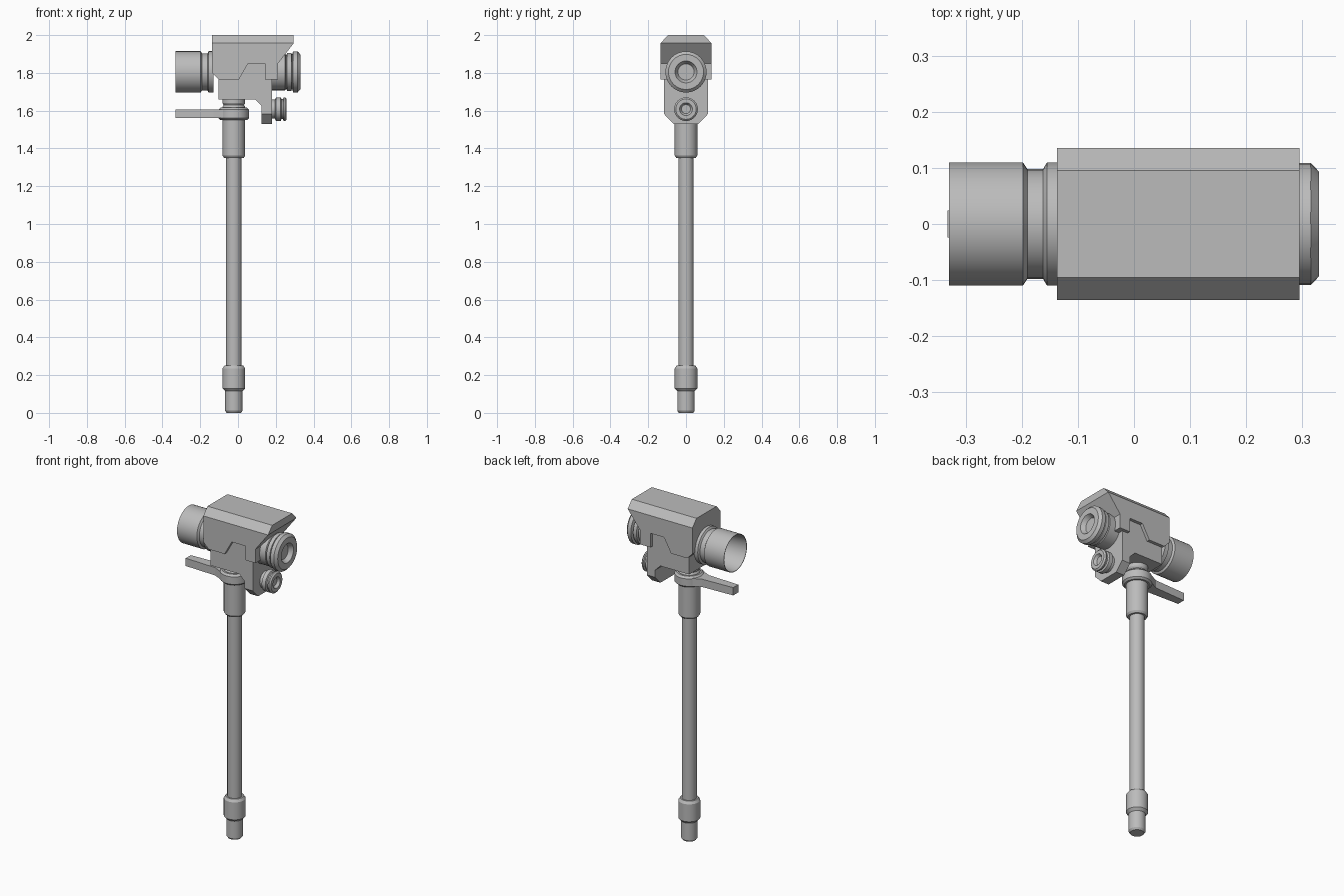
import bpy, bmesh, math
from mathutils import Matrix, Vector

if "Cube" in bpy.data.objects:
    bpy.data.objects.remove(bpy.data.objects["Cube"])

grey = bpy.data.materials.new("mid grey")
grey.use_nodes = True
GREY = (0.5, 0.5, 0.5, 1)
grey.diffuse_color = GREY
grey.node_tree.nodes["Principled BSDF"].inputs["Base Color"].default_value = GREY

POLE_X = -0.022


def finish(name, bm, smooth=False):
    bmesh.ops.remove_doubles(bm, verts=bm.verts, dist=1e-5)
    bmesh.ops.recalc_face_normals(bm, faces=bm.faces)
    mesh = bpy.data.meshes.new(name)
    bm.to_mesh(mesh)
    bm.free()
    mesh.materials.append(grey)
    obj = bpy.data.objects.new(name, mesh)
    bpy.context.collection.objects.link(obj)
    if smooth:
        bpy.ops.object.select_all(action='DESELECT')
        obj.select_set(True)
        bpy.context.view_layer.objects.active = obj
        bpy.ops.object.shade_smooth_by_angle(angle=math.radians(30))
    return obj


def turned(name, profile, origin, axis='Z', steps=32):
    """Revolve (distance, radius) points about an axis through origin."""
    bm = bmesh.new()
    verts = [bm.verts.new((r, 0, d)) for d, r in profile]
    edges = [bm.edges.new(pair) for pair in zip(verts, verts[1:])]
    bmesh.ops.spin(bm, geom=verts + edges, cent=(0, 0, 0), axis=(0, 0, 1),
                   angle=math.tau, steps=steps, use_merge=False)
    turn = Matrix.Rotation(math.pi / 2, 4, 'Y') if axis == 'X' else Matrix()
    bm.transform(Matrix.Translation(origin) @ turn)
    return finish(name, bm, True)


def prism(name, outline, low, high, place, cuts=()):
    """Extrude an outline from low to high, then chamfer with (point, normal) cuts."""
    bm = bmesh.new()
    face = bm.faces.new([bm.verts.new(place(a, b, low)) for a, b in outline])
    grown = bmesh.ops.extrude_face_region(bm, geom=[face])["geom"]
    shift = Vector(place(0, 0, high)) - Vector(place(0, 0, low))
    bmesh.ops.translate(bm, vec=shift,
                        verts=[g for g in grown if isinstance(g, bmesh.types.BMVert)])
    bmesh.ops.recalc_face_normals(bm, faces=bm.faces)
    for point, normal in cuts:
        cut = bmesh.ops.bisect_plane(bm, geom=bm.verts[:] + bm.edges[:] + bm.faces[:],
                                     plane_co=point, plane_no=normal, clear_outer=True)
        rim = [g for g in cut["geom_cut"] if isinstance(g, bmesh.types.BMEdge)]
        bmesh.ops.edgenet_fill(bm, edges=rim)
    return finish(name, bm)


def side(a, b, depth):
    return (a, depth, b)


def flat(a, b, depth):
    return (a, b, depth)


# Upper housing with notched skirt and chamfered roof
prism("housing", [(-0.137, 2), (0.295, 2), (0.295, 1.957), (0.212, 1.85),
                  (0.212, 1.765), (0.143, 1.765), (0.143, 1.85), (0.053, 1.85),
                  (0.005, 1.765), (-0.102, 1.765), (-0.137, 1.80)],
      -0.135, 0.135, side,
      [((0, s * 0.135, 1.957), (0, s * 0.043, 0.04)) for s in (-1, 1)])

# Lower body with hanging front block
prism("lower_body", [(-0.102, 1.9), (0.18, 1.9), (0.18, 1.53), (0.125, 1.53),
                     (0.125, 1.625), (0.09, 1.66), (-0.102, 1.66)],
      -0.116, 0.116, side,
      [((0, s * 0.116, 1.582), (0, s * 0.052, -0.051)) for s in (-1, 1)])

# Large open tube
turned("objective_tube", [(-0.13, 0), (-0.13, 0.11), (-0.155, 0.11), (-0.162, 0.098),
                          (-0.19, 0.098), (-0.198, 0.11), (-0.33, 0.11),
                          (-0.33, 0.107), (-0.15, 0.09), (-0.15, 0)],
       (0, 0, 1.805), 'X')

# Eyepieces
turned("main_eyepiece", [(0.17, 0), (0.17, 0.097), (0.25, 0.097), (0.255, 0.088),
                         (0.26, 0.101), (0.282, 0.101), (0.286, 0.09), (0.292, 0.109),
                         (0.315, 0.109), (0.33, 0.093), (0.33, 0.058),
                         (0.305, 0.043), (0.305, 0)],
       (0, 0, 1.805), 'X')
turned("small_eyepiece", [(0.17, 0), (0.17, 0.05), (0.195, 0.05), (0.202, 0.063),
                          (0.226, 0.063), (0.23, 0.053), (0.238, 0.053),
                          (0.242, 0.063), (0.25, 0.063), (0.258, 0.054),
                          (0.258, 0.034), (0.243, 0.024), (0.243, 0)],
       (0, 0, 1.608), 'X')

# Pole and its fittings
turned("pole", [(0.2, 0), (0.2, 0.041), (1.4, 0.041), (1.4, 0)], (POLE_X, 0, 0))
turned("foot", [(0, 0), (0, 0.038), (0.012, 0.046), (0.115, 0.046), (0.13, 0.06),
                (0.235, 0.06), (0.25, 0.05), (0.25, 0)], (POLE_X, 0, 0))
turned("sleeve", [(1.35, 0), (1.35, 0.052), (1.362, 0.06), (1.56, 0.06), (1.56, 0)],
       (POLE_X, 0, 0))
turned("lever_collar", [(1.55, 0), (1.55, 0.07), (1.56, 0.081), (1.605, 0.081),
                        (1.616, 0.07), (1.616, 0)], (POLE_X, 0, 0))
turned("neck", [(1.6, 0), (1.6, 0.06), (1.62, 0.06), (1.63, 0.054), (1.64, 0.06),
                (1.67, 0.06), (1.67, 0)], (POLE_X, 0, 0))

# Tapered lever arm
prism("lever", [(-0.332, -0.024), (-0.332, 0.024), (-0.13, 0.032), (-0.04, 0.075),
                (-0.04, -0.075), (-0.13, -0.032)], 1.56, 1.607, flat)
